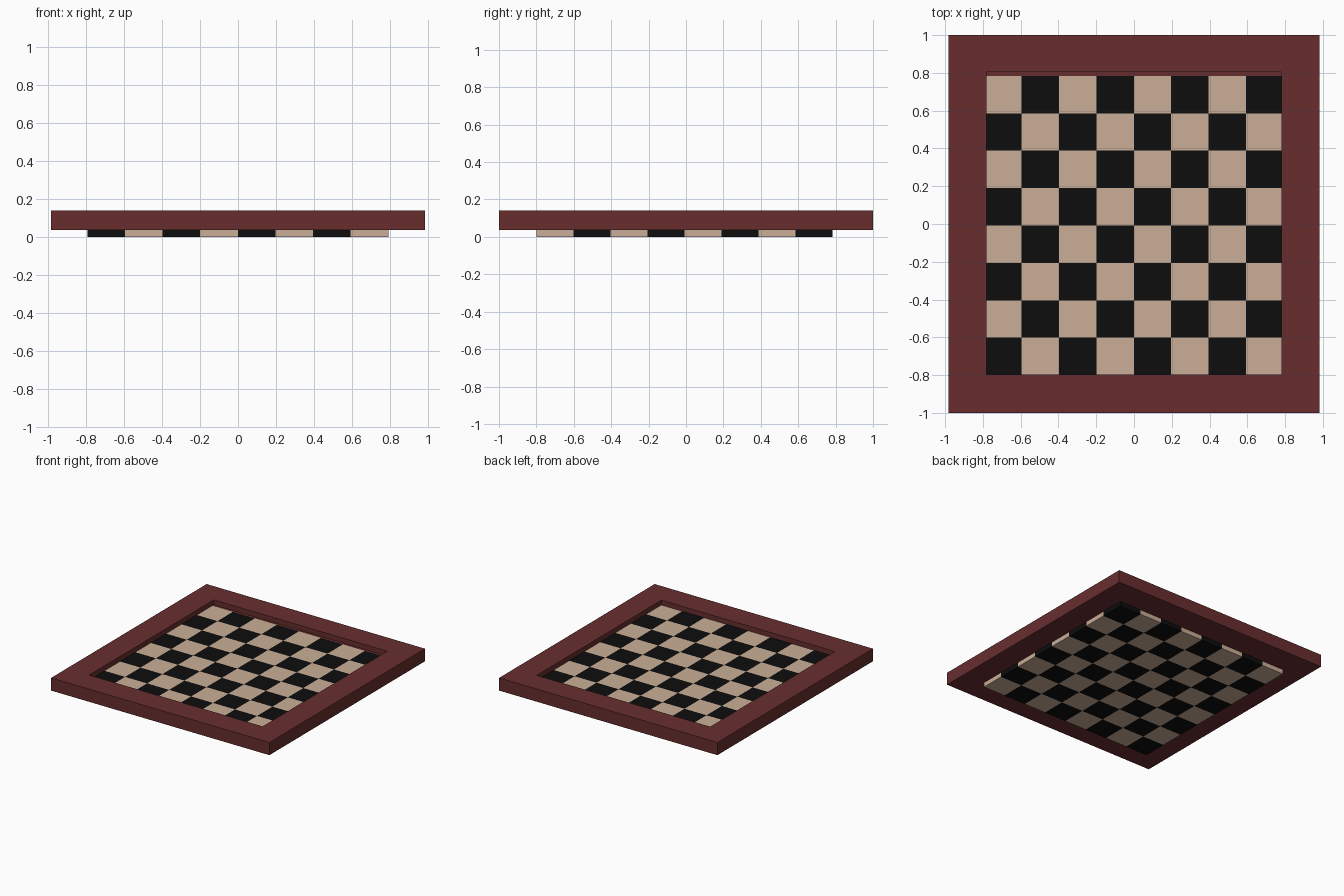
import bpy
import bmesh
from mathutils import Matrix, Vector

cube = bpy.data.objects.get("Cube")
if cube:
    bpy.data.objects.remove(cube, do_unlink=True)


def material(name, rgb):
    mat = bpy.data.materials.new(name)
    mat.use_nodes = True
    mat.diffuse_color = (*rgb, 1)
    mat.node_tree.nodes["Principled BSDF"].inputs["Base Color"].default_value = (*rgb, 1)
    return mat


def add_object(name, bm, mat):
    bmesh.ops.recalc_face_normals(bm, faces=bm.faces)
    mesh = bpy.data.meshes.new(name)
    bm.to_mesh(mesh)
    bm.free()
    mesh.materials.append(mat)
    obj = bpy.data.objects.new(name, mesh)
    bpy.context.collection.objects.link(obj)
    return obj


def add_box(bm, low, high):
    low, high = Vector(low), Vector(high)
    place = Matrix.Translation((low + high) / 2) @ Matrix.Diagonal((*(high - low), 1))
    bmesh.ops.create_cube(bm, size=1, matrix=place)


red = material("red brown wood", (0.138, 0.027, 0.028))
tan = material("pale tan", (0.59, 0.42, 0.305))
black = material("black", (0.004, 0.004, 0.004))

FRAME_BOTTOM, FRAME_TOP, SQUARE_TOP = 0.037, 0.14, 0.1
PITCH, START_X, START_Y = 0.198, -0.793, -0.8
HOLE_X, HOLE_FRONT, HOLE_BACK = 0.781, -0.798, 0.804

# Frame: a rectangular ring swept through its four corner loops
bm = bmesh.new()
outer = (-0.983, 0.983, -1, 1)
inner = (-HOLE_X, HOLE_X, HOLE_FRONT, HOLE_BACK)
loops = []
for (x0, x1, y0, y1), z in ((outer, FRAME_BOTTOM), (outer, FRAME_TOP),
                            (inner, FRAME_TOP), (inner, FRAME_BOTTOM)):
    corners = ((x0, y0), (x1, y0), (x1, y1), (x0, y1))
    loops.append([bm.verts.new((x, y, z)) for x, y in corners])
for i in range(4):
    a, b = loops[i], loops[(i + 1) % 4]
    for j in range(4):
        k = (j + 1) % 4
        bm.faces.new((a[j], a[k], b[k], b[j]))
add_object("frame", bm, red)

# Narrow ledge closing the gap behind the last row
bm = bmesh.new()
add_box(bm, (-HOLE_X, START_Y + 8 * PITCH, FRAME_BOTTOM), (HOLE_X, HOLE_BACK, SQUARE_TOP))
add_object("back_ledge", bm, red)

# Alternating squares, one object per colour
for parity, name, mat in ((0, "dark_squares", black), (1, "light_squares", tan)):
    bm = bmesh.new()
    for col in range(8):
        for row in range(8):
            if (col + row) % 2 == parity:
                x, y = START_X + col * PITCH, START_Y + row * PITCH
                add_box(bm, (x, y, 0), (x + PITCH, y + PITCH, SQUARE_TOP))
    add_object(name, bm, mat)
